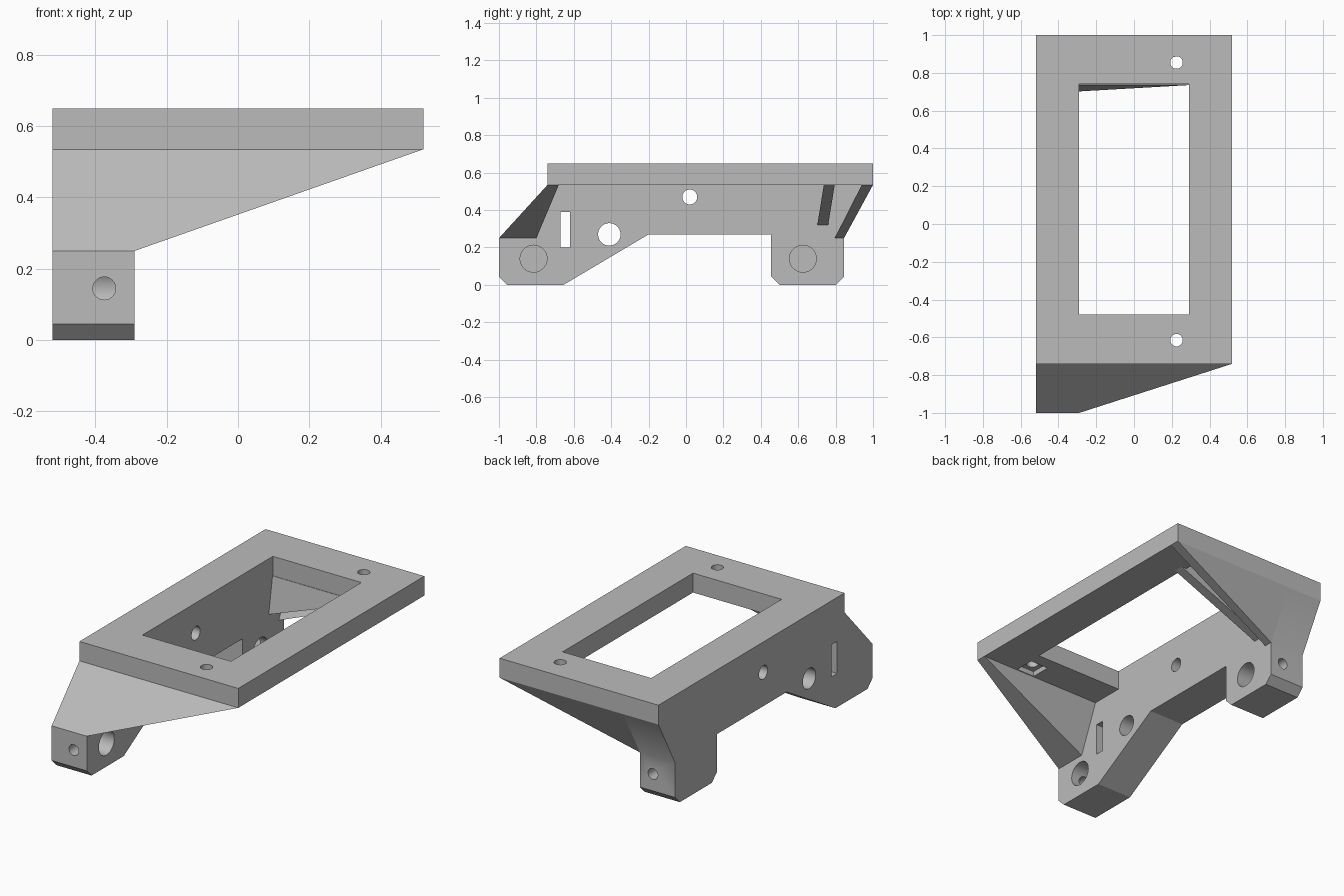
import bpy, bmesh, math
from mathutils import Vector

cube = bpy.data.objects.get("Cube")
if cube:
    bpy.data.objects.remove(cube, do_unlink=True)

grey = bpy.data.materials.new("plain grey")
grey.use_nodes = True
grey.diffuse_color = (0.5, 0.5, 0.5, 1)
grey.node_tree.nodes["Principled BSDF"].inputs["Base Color"].default_value = (0.5, 0.5, 0.5, 1)

OUT, IN = -0.52, -0.29      # side wall faces
TOP, UNDER = 0.65, 0.535    # plate faces


def finish(name, bm):
    bmesh.ops.recalc_face_normals(bm, faces=bm.faces)
    mesh = bpy.data.meshes.new(name)
    bm.to_mesh(mesh)
    bm.free()
    mesh.materials.append(grey)
    obj = bpy.data.objects.new(name, mesh)
    bpy.context.collection.objects.link(obj)
    return obj


def hull(name, points):
    bm = bmesh.new()
    for p in points:
        bm.verts.new(p)
    bmesh.ops.convex_hull(bm, input=bm.verts)
    bmesh.ops.dissolve_limit(bm, angle_limit=0.002, verts=bm.verts, edges=bm.edges)
    return finish(name, bm)


def box(name, lo, hi):
    return hull(name, [(x, y, z) for x in (lo[0], hi[0])
                       for y in (lo[1], hi[1]) for z in (lo[2], hi[2])])


def rod(name, start, end, radius):
    a, b = Vector(start), Vector(end)
    bm = bmesh.new()
    bmesh.ops.create_cone(bm, cap_ends=True, segments=48, radius1=radius,
                          radius2=radius, depth=(b - a).length)
    bm.transform((b - a).to_track_quat('Z', 'Y').to_matrix().to_4x4())
    bmesh.ops.translate(bm, verts=bm.verts, vec=(a + b) / 2)
    return finish(name, bm)


def cut(obj, cutters):
    bpy.context.view_layer.objects.active = obj
    for cutter in cutters:
        mod = obj.modifiers.new("cut", 'BOOLEAN')
        mod.operation, mod.solver, mod.object = 'DIFFERENCE', 'EXACT', cutter
        bpy.ops.object.modifier_apply(modifier=mod.name)
        bpy.data.objects.remove(cutter, do_unlink=True)


# Side wall with two feet, extruded from its profile
profile = [(-0.74, UNDER), (-1, 0.25), (-1, 0.045), (-0.955, 0), (-0.655, 0),
           (-0.2, 0.27), (0.455, 0.27), (0.455, 0.045), (0.5, 0), (0.8, 0),
           (0.845, 0.045), (0.845, 0.25), (1, UNDER)]
bm = bmesh.new()
face = bm.faces.new([bm.verts.new((OUT, y, z)) for y, z in profile])
side = bmesh.ops.extrude_face_region(bm, geom=[face])
bmesh.ops.translate(bm, vec=(IN - OUT, 0, 0),
                    verts=[v for v in side["geom"] if isinstance(v, bmesh.types.BMVert)])
wall = finish("side_wall", bm)

# Wall openings, blind foot pockets and the screw holes that meet them
cutters = [rod("cutter", (-0.7, y, z), (0, y, z), r)
           for y, z, r in ((-0.41, 0.27, 0.06), (0.02, 0.47, 0.04))]
cutters.append(box("cutter", (-0.7, -0.67, 0.2), (0, -0.62, 0.39)))
for y, outside in ((-0.815, -1.1), (0.625, 0.95)):
    cutters.append(rod("cutter", (-0.45, y, 0.14), (0, y, 0.14), 0.072))
    cutters.append(rod("cutter", (-0.375, outside, 0.145), (-0.375, y, 0.145), 0.032))
cut(wall, cutters)

# Top plate with window, screw holes and nut recesses underneath
plate = box("top_plate", (OUT, -0.74, UNDER), (-OUT, 1, TOP))
cutters = [box("cutter", (IN, -0.48, 0.4), (-IN, 0.74, 0.8))]
for y in (-0.615, 0.855):
    cutters.append(rod("cutter", (0.225, y, 0.4), (0.225, y, 0.8), 0.033))
    cutters.append(box("cutter", (0.165, y - 0.06, 0.5), (0.285, y + 0.06, 0.565)))
cut(plate, cutters)


# Tapered webs carrying the plate; each runs out to nothing at its tip
def web(name, tip, low, top_y, low_y):
    return hull(name, [(x, y, UNDER) for x in (IN, tip) for y in top_y]
                + [(IN, y, low) for y in low_y])


web("front_gusset", -OUT, 0.25, (-0.74, -0.68), (-1, -0.8))
web("back_gusset", -OUT, 0.25, (0.94, 1), (0.795, 0.845))
web("inner_back_web", 0.32, 0.32, (0.737, 0.795), (0.702, 0.76))

# Smooth the bores while keeping hard edges
for obj in (wall, plate):
    bpy.ops.object.select_all(action='DESELECT')
    obj.select_set(True)
    bpy.context.view_layer.objects.active = obj
    bpy.ops.object.shade_smooth_by_angle(angle=math.radians(30))
